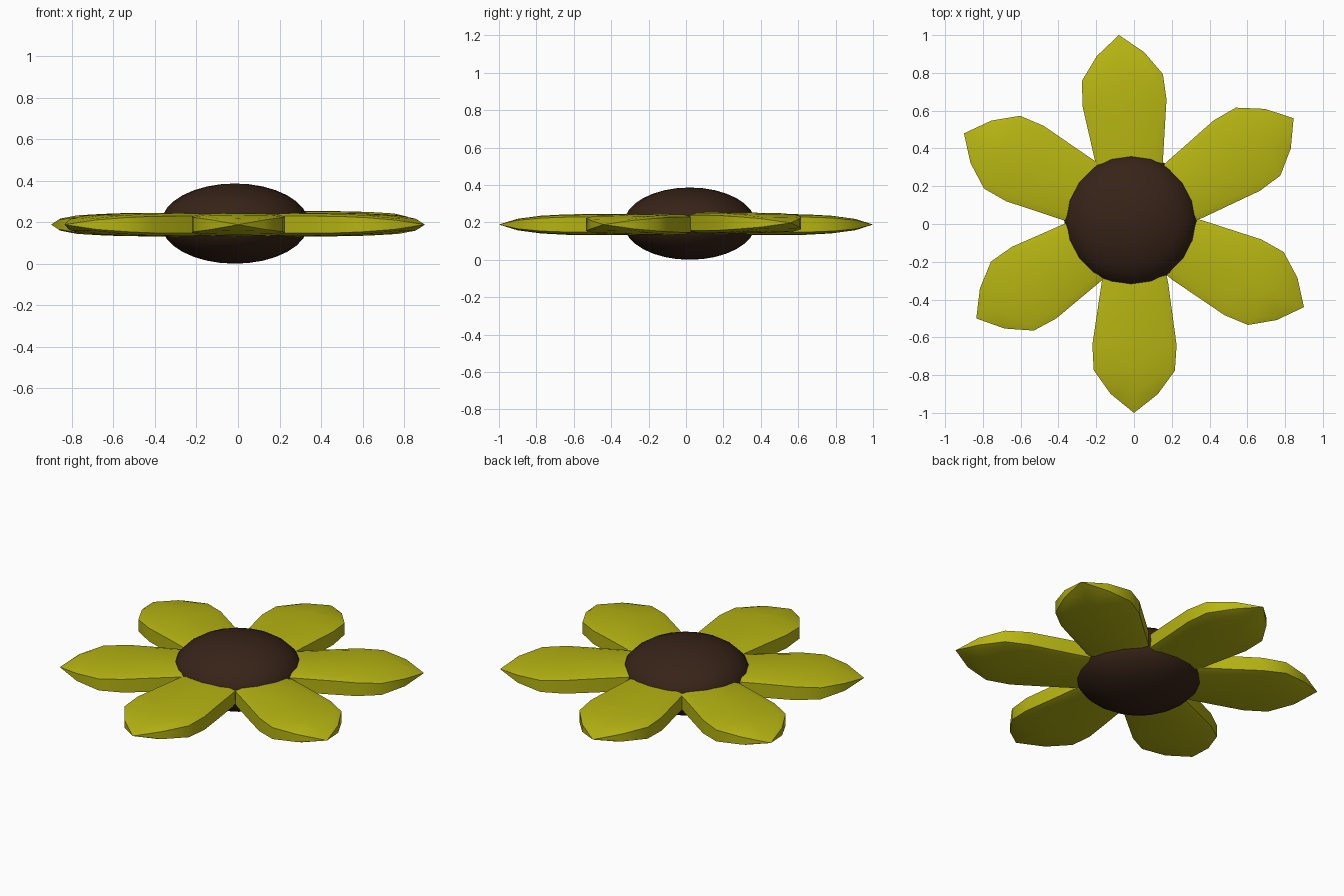
import bpy, bmesh, math
from mathutils import Vector

if "Cube" in bpy.data.objects:
    bpy.data.objects.remove(bpy.data.objects["Cube"])


def material(name, color):
    m = bpy.data.materials.new(name)
    m.diffuse_color = color
    m.use_nodes = True
    m.node_tree.nodes["Principled BSDF"].inputs["Base Color"].default_value = m.diffuse_color
    return m


yellow = material("petal_yellow", (0.47, 0.46, 0.006, 1))
brown = material("seed_brown", (0.038, 0.017, 0.009, 1))


def finish(obj, mat, angle):
    obj.data.materials.append(mat)
    bpy.ops.object.select_all(action='DESELECT')
    obj.select_set(True)
    bpy.context.view_layer.objects.active = obj
    bpy.ops.object.shade_smooth_by_angle(angle=math.radians(angle))


# Flattened seed head
bpy.ops.mesh.primitive_uv_sphere_add(segments=20, ring_count=16, radius=1,
                                     location=(-0.015, 0.02, 0.193))
head = bpy.context.object
head.name = "seed_head"
head.scale = (0.355, 0.352, 0.193)
bpy.ops.object.transform_apply(location=False, rotation=False, scale=True)
finish(head, brown, 60)

# Petal stations: distance from tip, half width, half thickness
STATIONS = [(0.10, 0.125, 0.030), (0.225, 0.215, 0.046), (0.36, 0.223, 0.053),
            (0.52, 0.200, 0.055), (0.69, 0.176, 0.055), (0.78, 0.155, 0.050)]
# Cross-section: fraction of half width, fraction of half thickness
SECTION = [(1, -0.75), (1, 0.75), (0.8, 0.97), (0, 1.03), (-0.8, 0.97),
           (-1, 0.75), (-1, -0.75), (-0.8, -0.97), (0, -1.03), (0.8, -0.97)]


def petal(name, tip, root, z):
    tip, root = Vector((*tip, z)), Vector((*root, z))
    inward = (root - tip).normalized()
    side = Vector((-inward.y, inward.x, 0))
    up = Vector((0, 0, 1))
    bm = bmesh.new()
    point = bm.verts.new(tip)
    rings = [[bm.verts.new(tip + inward * s + side * (w * a) + up * (h * b))
              for a, b in SECTION] for s, w, h in STATIONS]
    n = len(SECTION)
    for i in range(n):
        j = (i + 1) % n
        bm.faces.new((point, rings[0][i], rings[0][j]))
        for p, q in zip(rings, rings[1:]):
            bm.faces.new((p[i], q[i], q[j], p[j]))
    bm.faces.new(rings[-1])
    bmesh.ops.recalc_face_normals(bm, faces=bm.faces)
    mesh = bpy.data.meshes.new(name)
    bm.to_mesh(mesh)
    bm.free()
    obj = bpy.data.objects.new(name, mesh)
    bpy.context.collection.objects.link(obj)
    finish(obj, yellow, 40)


# Six slightly irregular petals: tip, root, height
PETALS = [((-0.08, 1.00), (-0.025, 0.34), 0.188),
          ((0.845, 0.56), (0.26, 0.175), 0.197),
          ((0.90, -0.44), (0.265, -0.13), 0.188),
          ((0.00, -1.00), (0.005, -0.30), 0.188),
          ((-0.835, -0.50), (-0.27, -0.15), 0.188),
          ((-0.90, 0.48), (-0.285, 0.175), 0.188)]
for k, (tip, root, z) in enumerate(PETALS):
    petal(f"petal_{k + 1}", tip, root, z)
